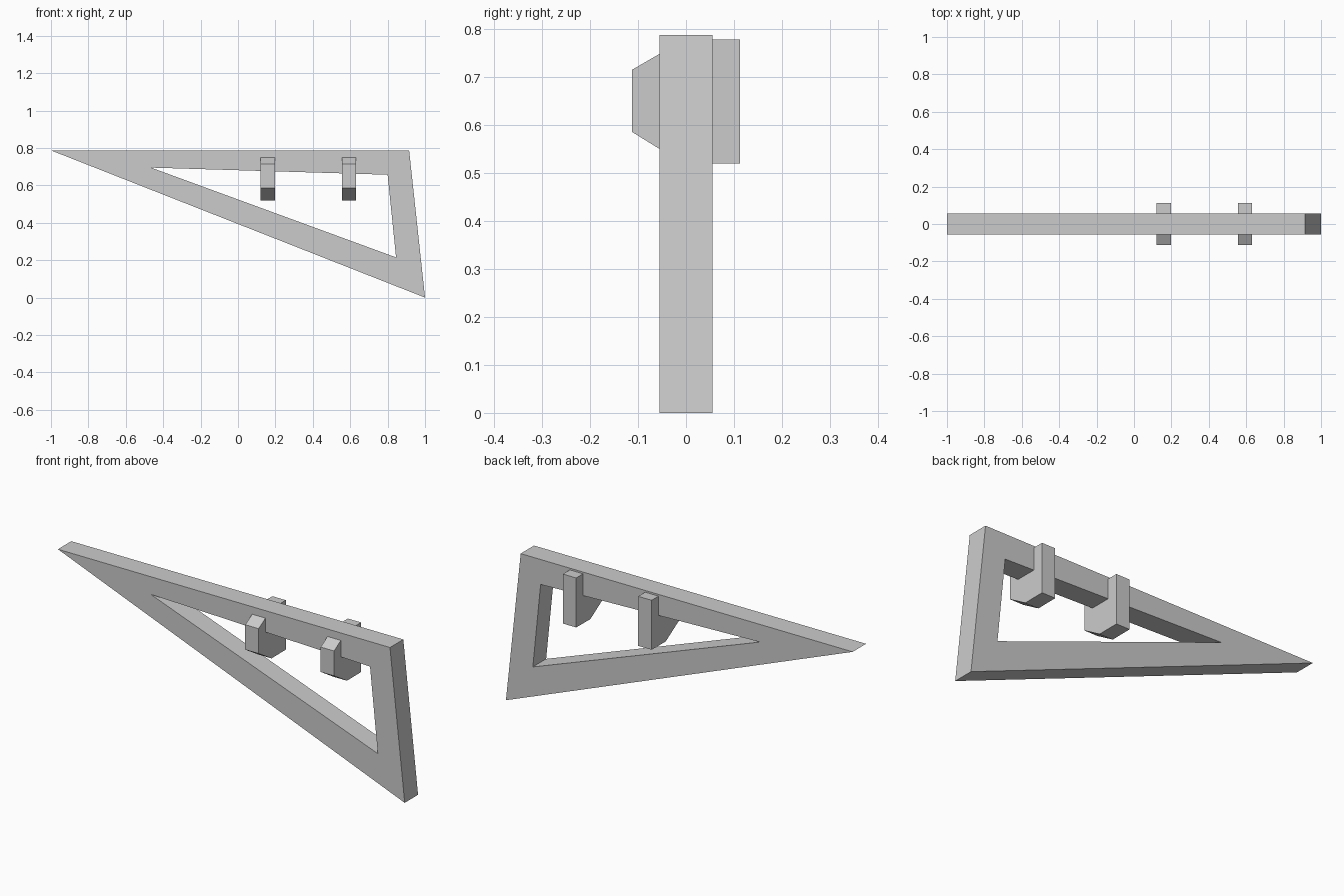
import bpy
import bmesh

cube = bpy.data.objects.get("Cube")
if cube:
    bpy.data.objects.remove(cube, do_unlink=True)

grey = bpy.data.materials.new("light_grey")
grey.use_nodes = True
colour = (0.6, 0.6, 0.6, 1)
grey.diffuse_color = colour
grey.node_tree.nodes["Principled BSDF"].inputs["Base Color"].default_value = colour


def finish(bm, name):
    bmesh.ops.recalc_face_normals(bm, faces=bm.faces[:])
    mesh = bpy.data.meshes.new(name)
    bm.to_mesh(mesh)
    bm.free()
    mesh.materials.append(grey)
    obj = bpy.data.objects.new(name, mesh)
    bpy.context.collection.objects.link(obj)
    return obj


def extrude(bm, offset):
    result = bmesh.ops.extrude_face_region(bm, geom=bm.faces[:])
    verts = [g for g in result["geom"] if isinstance(g, bmesh.types.BMVert)]
    bmesh.ops.translate(bm, verts=verts, vec=offset)


# Triangular frame: ring between outer and inner outlines, given depth
depth = 0.055
outer = [(-1, 0.787), (0.915, 0.787), (1, 0)]
inner = [(-0.465, 0.695), (0.80, 0.657), (0.845, 0.215)]
bm = bmesh.new()
out_v = [bm.verts.new((x, -depth, z)) for x, z in outer]
in_v = [bm.verts.new((x, -depth, z)) for x, z in inner]
for i in range(3):
    j = (i + 1) % 3
    bm.faces.new((out_v[i], out_v[j], in_v[j], in_v[i]))
extrude(bm, (0, 2 * depth, 0))
finish(bm, "triangular_frame")

# Clips hooked under the top bar: chamfered front jaw, tall back plate
clip_profile = [(-0.112, 0.585), (-0.112, 0.715), (-depth, 0.748), (-depth, 0.68),
                (depth, 0.68), (depth, 0.778), (0.112, 0.778), (0.112, 0.52),
                (-0.005, 0.519)]
clip_width = 0.077
for side, x in (("right", 0.12), ("left", 0.555)):
    bm = bmesh.new()
    bm.faces.new([bm.verts.new((x, y, z)) for y, z in clip_profile])
    extrude(bm, (clip_width, 0, 0))
    finish(bm, side + "_clip")
